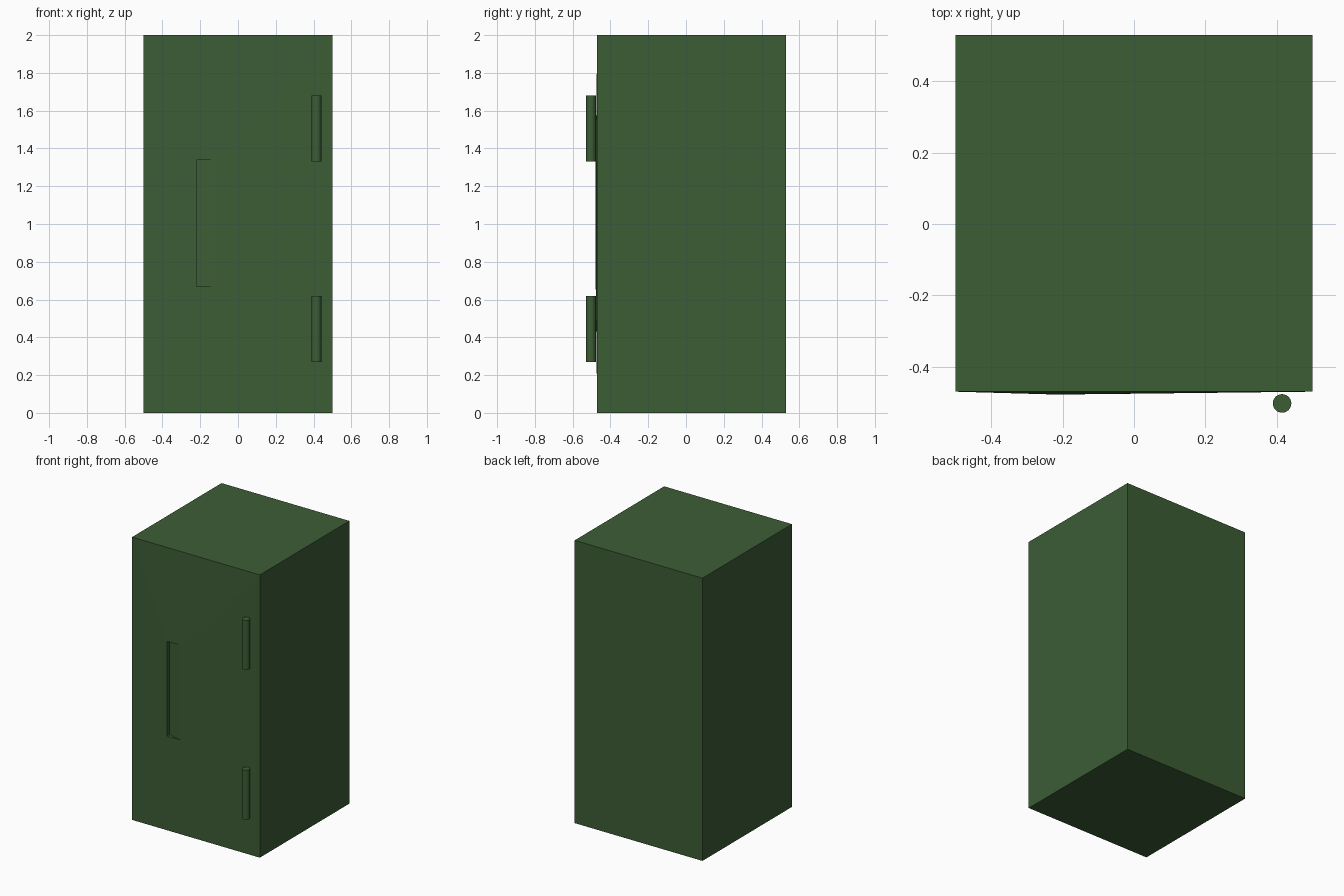
import bpy, bmesh

if "Cube" in bpy.data.objects:
    bpy.data.objects.remove(bpy.data.objects["Cube"])

green = bpy.data.materials.new("dark_green")
green.diffuse_color = (0.045, 0.11, 0.036, 1)
green.use_nodes = True
green.node_tree.nodes["Principled BSDF"].inputs["Base Color"].default_value = green.diffuse_color

FRONT, BACK, PEAK = -0.47, 0.53, -0.478


def finish(name, bm):
    bmesh.ops.recalc_face_normals(bm, faces=bm.faces)
    mesh = bpy.data.meshes.new(name)
    bm.to_mesh(mesh)
    bm.free()
    mesh.materials.append(green)
    obj = bpy.data.objects.new(name, mesh)
    bpy.context.collection.objects.link(obj)
    return obj


def rect(bm, x0, x1, z0, z1, y_left, y_right):
    pts = [(x0, y_left, z0), (x1, y_right, z0), (x1, y_right, z1), (x0, y_left, z1)]
    return [bm.verts.new(p) for p in pts]


def bridge(bm, a, b):
    for i in range(4):
        j = (i + 1) % 4
        bm.faces.new((a[i], a[j], b[j], b[i]))


# Cabinet: box whose front swells slightly towards a handle pocket
bm = bmesh.new()
back = rect(bm, -0.5, 0.5, 0, 2, BACK, BACK)
front = rect(bm, -0.5, 0.5, 0, 2, FRONT, FRONT)
rim = rect(bm, -0.22, -0.11, 0.67, 1.34, PEAK, PEAK + 0.001)
bm.faces.new(back)
bridge(bm, back, front)
bridge(bm, front, rim)

# Handle pocket: wedge, deep at the left and flush at the right
deep = [bm.verts.new((-0.22, PEAK + 0.025, z)) for z in (0.67, 1.34)]
bm.faces.new((rim[0], rim[3], deep[1], deep[0]))
bm.faces.new((rim[0], rim[1], deep[0]))
bm.faces.new((rim[3], rim[2], deep[1]))
bm.faces.new((deep[0], rim[1], rim[2], deep[1]))
finish("cabinet", bm)

# Hinge pins on the right of the front
for name, z in (("lower_hinge", 0.445), ("upper_hinge", 1.505)):
    bm = bmesh.new()
    bmesh.ops.create_cone(bm, cap_ends=True, segments=32, radius1=0.026,
                          radius2=0.026, depth=0.35)
    pin = finish(name, bm)
    pin.location = (0.415, -0.503, z)
